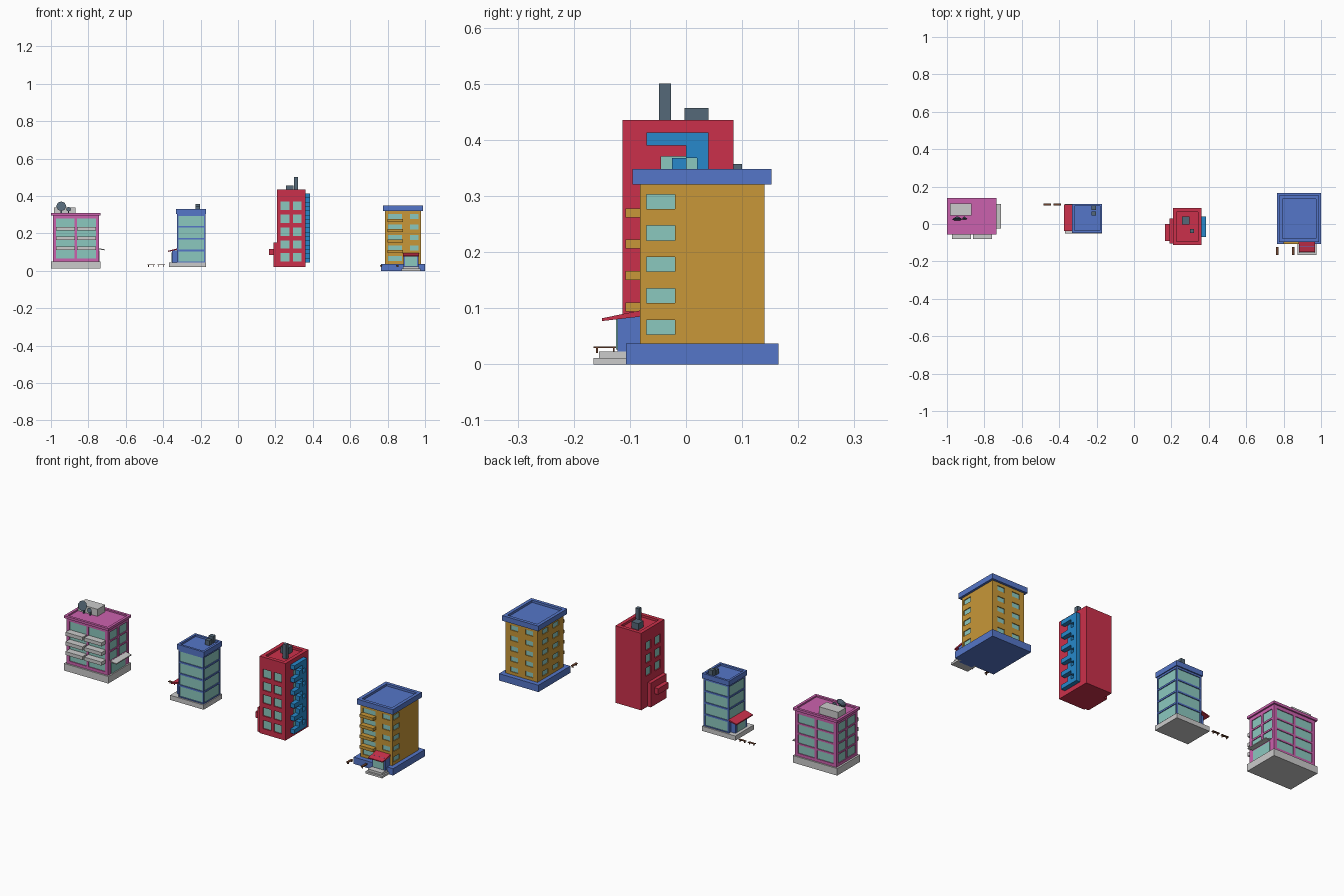
import bpy, bmesh, math
from mathutils import Matrix, Vector

if "Cube" in bpy.data.objects:
    bpy.data.objects.remove(bpy.data.objects["Cube"])

COL = dict(pink=(.6, .12, .42), blue=(.09, .18, .58), red=(.6, .03, .07), gold=(.58, .31, .04),
           glass=(.26, .58, .52), stair=(.02, .25, .6), dark=(.09, .14, .19), wood=(.16, .06, .03))
MATS = {}
for n, c in COL.items():
    MATS[n] = bpy.data.materials.new(n)
    MATS[n].diffuse_color = (*c, 1)


def boxes(name, mat, *bs):
    """One object from boxes given as (x0, x1, y0, y1, z0, z1)."""
    bm = bmesh.new()
    for x0, x1, y0, y1, z0, z1 in bs:
        m = Matrix.Translation(((x0 + x1) / 2, (y0 + y1) / 2, (z0 + z1) / 2)) @ \
            Matrix.Diagonal((x1 - x0, y1 - y0, z1 - z0, 1))
        bmesh.ops.create_cube(bm, size=1, matrix=m)
    return finish(name, mat, bm)


def finish(name, mat, bm):
    me = bpy.data.meshes.new(name)
    bm.to_mesh(me)
    bm.free()
    if mat:
        me.materials.append(MATS[mat])
    ob = bpy.data.objects.new(name, me)
    bpy.context.collection.objects.link(ob)
    return ob


def carve(ob, cuts):
    """Cut box-shaped pockets out of an object."""
    cutter = boxes("cutter", None, *cuts)
    cutter.hide_render = True
    mod = ob.modifiers.new("pockets", 'BOOLEAN')
    mod.object, mod.operation, mod.solver = cutter, 'DIFFERENCE', 'EXACT'
    bpy.context.view_layer.objects.active = ob
    bpy.ops.object.modifier_apply(modifier=mod.name)
    bpy.data.objects.remove(cutter)


def roof(name, mat, b, rim, depth):
    ob = boxes(name, mat, b)
    x0, x1, y0, y1, z0, z1 = b
    carve(ob, [(x0 + rim, x1 - rim, y0 + rim, y1 - rim, z1 - depth, z1 + .02)])


def tower(name, mat, b, wins, d=.005, rim=None):
    """Body with recessed windows; wins = {side: (spans along the wall, z ranges)}."""
    x0, x1, y0, y1, z0, z1 = b
    wall = boxes(name + "_walls", mat, b)
    cuts, panes = [], []
    for side, (spans, rows) in wins.items():
        for a0, a1 in spans:
            for r0, r1 in rows:
                for lst, lo, hi in ((cuts, -d, .01), (panes, -d - .002, -d + .001)):
                    p = {'f': (a0, a1, y0 - hi, y0 - lo), 'b': (a0, a1, y1 + lo, y1 + hi),
                         'l': (x0 - hi, x0 - lo, a0, a1), 'r': (x1 + lo, x1 + hi, a0, a1)}[side]
                    lst.append((*p, r0, r1))
    if rim:
        cuts.append((x0 + rim, x1 - rim, y0 + rim, y1 - rim, z1 - .012, z1 + .02))
    carve(wall, cuts)
    boxes(name + "_windows", "glass", *panes)


def slab(name, mat, prof, lo, hi, axis):
    """Extrude a closed profile (u, z) along 'x' or 'y'."""
    bm = bmesh.new()
    vs = [bm.verts.new((lo, u, z) if axis == 'x' else (u, lo, z)) for u, z in prof]
    f = bm.faces.new(vs)
    r = bmesh.ops.extrude_face_region(bm, geom=[f])
    off = Vector((hi - lo, 0, 0)) if axis == 'x' else Vector((0, hi - lo, 0))
    bmesh.ops.translate(bm, vec=off, verts=[v for v in r['geom'] if isinstance(v, bmesh.types.BMVert)])
    bmesh.ops.recalc_face_normals(bm, faces=bm.faces)
    finish(name, mat, bm)


def bench(name, x0, x1, y0, y1, z):
    parts = [(x0, x1, y0, y1, z + .009, z + .012)]
    if x1 - x0 > y1 - y0:
        parts += [(x, x + .003, y0 + .002, y1 - .002, z, z + .009) for x in (x0 + .005, x1 - .008)]
    else:
        parts += [(x0 + .002, x1 - .002, y, y + .003, z, z + .009) for y in (y0 + .005, y1 - .008)]
    boxes(name, "wood", *parts)


def rows(z0, h, pitch, n):
    return [(z0 + i * pitch, z0 + i * pitch + h) for i in range(n)]


# Pink block: base, walls, roof rim
boxes("pink_base", None, (-1, -.735, -.055, .14, .012, .05))
r = rows(.066, .046, .055, 4)
wide = [(-.972, -.873), (-.86, -.76)]
deep = [(-.03, .037), (.05, .115)]
tower("pink", "pink", (-.99, -.743, -.046, .132, .05, .297),
      {'f': (wide, [(.066, .28)]), 'b': (wide, r), 'l': (deep, r), 'r': (deep, r[1:])})
roof("pink_roof", "pink", (-1, -.735, -.055, .14, .295, .308), .014, .008)
# Balconies, side entrance and awning
boxes("pink_balconies", None, *[(x - .002, X + .002, -.08, -.044, z, z + .019)
                                for x, X in wide for z in (.112, .164, .216)])
boxes("pink_entrance", "glass", (-.745, -.741, -.02, .1, .05, .108))
slab("pink_awning", None, [(-.744, .114), (-.744, .12), (-.71, .114), (-.71, .109)], -.024, .107, 'y')
# Roof unit and dish
boxes("pink_roof_unit", None, (-.985, -.87, .045, .11, .299, .338))
bm = bmesh.new()
tilt = Matrix.Translation((-.945, .032, .343)) @ Matrix.Rotation(math.radians(75), 4, 'X')
bmesh.ops.create_cone(bm, cap_ends=True, segments=8, radius1=.008, radius2=.027, depth=.014, matrix=tilt)
tilt = Matrix.Translation((-.906, .032, .328)) @ Matrix.Rotation(math.radians(75), 4, 'X')
bmesh.ops.create_cone(bm, cap_ends=True, segments=8, radius1=.005, radius2=.013, depth=.01, matrix=tilt)
finish("roof_dishes", "dark", bm)
boxes("dish_posts", "dark", (-.948, -.942, .034, .04, .299, .34), (-.909, -.903, .034, .04, .299, .328))

# Blue block: plinth, walls, roof
boxes("blue_plinth", None, (-.37, -.17, -.05, .108, .02, .045))
r = rows(.05, .054, .063, 4)
bx, by = [(-.318, -.183)], [(-.035, .093)]
tower("blue", "blue", (-.326, -.175, -.043, .101, .045, .305),
      {'f': (bx, r), 'b': (bx, r), 'l': (by, r[1:]), 'r': (by, r)})
roof("blue_roof", "blue", (-.331, -.17, -.048, .107, .303, .33), .012, .01)
boxes("blue_roof_units", "dark", (-.228, -.203, .075, .1, .32, .357), (-.228, -.203, .045, .068, .32, .346))
# Side entrance, awning and benches
boxes("blue_porch", "blue", (-.353, -.326, -.015, .083, .045, .108))
boxes("blue_door", "glass", (-.356, -.352, 0, .068, .048, .098))
slab("blue_awning", "red", [(-.326, .112), (-.326, .119), (-.373, .107), (-.373, .101)], -.037, .103, 'y')
bench("bench_1", -.485, -.445, .098, .11, .021)
bench("bench_2", -.43, -.39, .098, .11, .021)

# Red tower with side porch and chimneys
r = rows(.049, .045, .069, 5)
tower("red", "red", (.208, .362, -.113, .085, .02, .435),
      {'f': ([(.228, .275), (.293, .34)], r), 'r': ([(-.045, .02)], r),
       'l': ([(-.08, -.035), (.0, .045)], r[2:])}, .007, rim=.02)
boxes("red_porch", "red", (.189, .209, -.105, .03, .02, .15))
boxes("red_porch_ledge", "red", (.166, .19, -.09, 0, .083, .115))
boxes("red_chimneys", "dark", (.256, .298, -.003, .04, .42, .457), (.3, .321, -.048, -.027, .42, .5))
# Zigzag fire stair
steps = []
for i in range(6):
    t = .413 - i * .069
    steps.append((.36, .385, -.07, .04, t - .023, t))
    if i < 5:
        steps += [(.36, .385, 0, .04, t - .045, t - .02), (.36, .385, -.025, .001, t - .069, t - .045),
                  (.36, .385, .02, .04, t - .07, t - .044)]
boxes("red_fire_stair", "stair", *steps)

# Gold block: base, walls, roof
boxes("gold_base", "blue", (.765, 1, -.107, .165, 0, .037))
r = rows(.053, .026, .056, 5)
tower("gold", "gold", (.787, .978, -.082, .14, .037, .322),
      {'f': ([(.803, .878), (.92, .965)], r), 'r': ([(-.07, -.02)], r),
       'b': ([(.815, .86), (.905, .95)], r), 'l': ([(-.04, .01), (.05, .1)], r)})
roof("gold_roof", "blue", (.775, .99, -.095, .152, .32, .348), .018, .012)
boxes("gold_balconies", "gold", *[(.8, .881, -.108, -.08, .094 + i * .056, .11 + i * .056) for i in range(4)])
# Front entrance, awning, steps and benches
boxes("gold_porch", "blue", (.885, .965, -.122, -.08, 0, .088))
boxes("gold_door", "glass", (.894, .957, -.125, -.121, .026, .08))
slab("gold_awning", "red", [(-.081, .085), (-.081, .096), (-.15, .082), (-.15, .077)], .882, .968, 'x')
boxes("gold_steps", None, (.875, .975, -.165, -.1, 0, .011), (.883, .967, -.155, -.1, .011, .023))
bench("bench_3", .76, .773, -.165, -.122, .02)
bench("bench_4", .846, .859, -.165, -.122, .02)

for m in bpy.data.materials:
    if m.users and not m.is_grease_pencil:
        m.use_nodes = True
        m.node_tree.nodes["Principled BSDF"].inputs["Base Color"].default_value = m.diffuse_color
